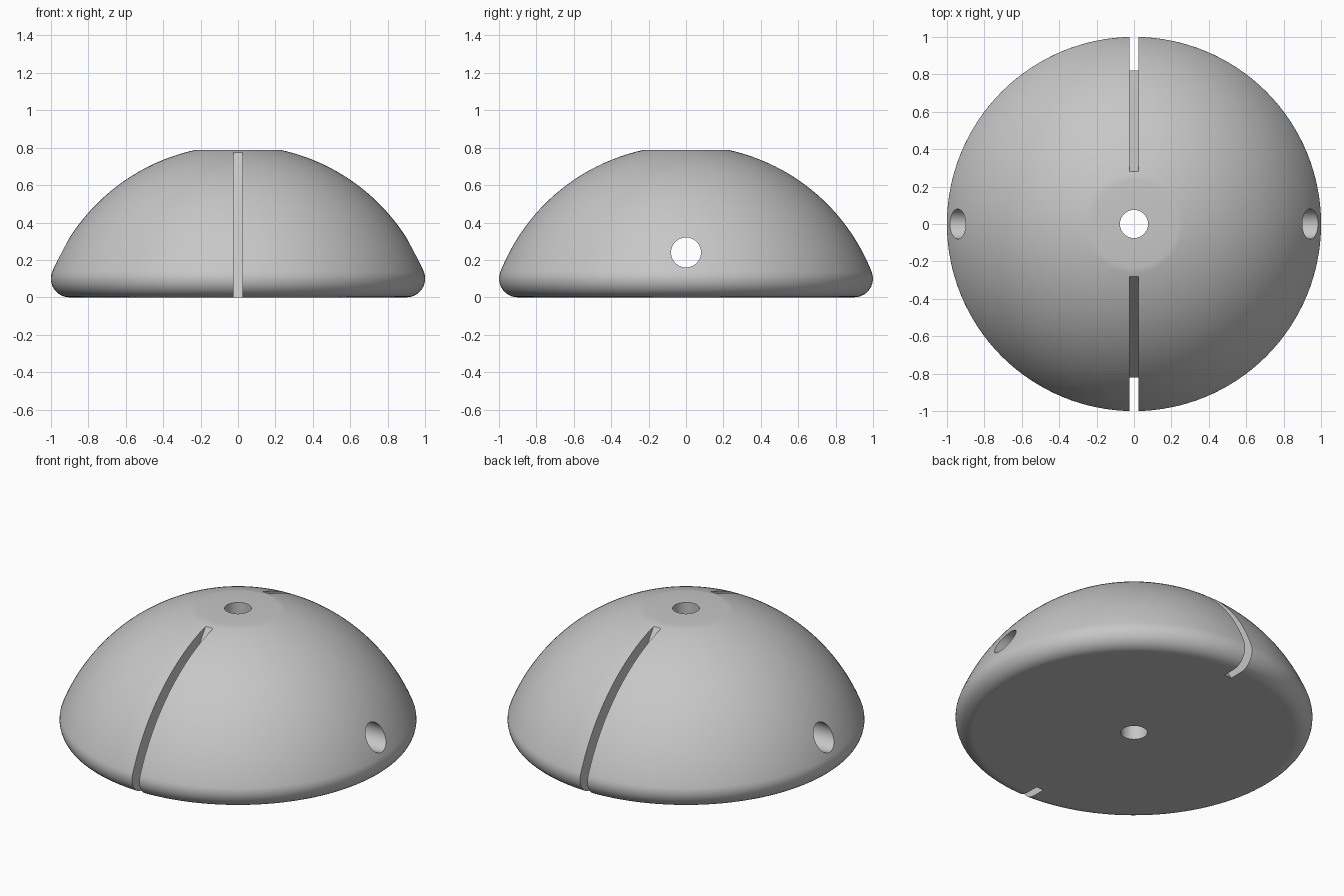
import bpy, bmesh
from math import sin, cos, pi, asin, atan2, sqrt
from mathutils import Matrix, Vector

cube = bpy.data.objects.get("Cube")
if cube:
    bpy.data.objects.remove(cube)

grey = bpy.data.materials.new("plain grey")
grey.use_nodes = True
grey.diffuse_color = (0.57, 0.57, 0.57, 1)
grey.node_tree.nodes["Principled BSDF"].inputs["Base Color"].default_value = grey.diffuse_color

TOP, CENTRE_Z, FILLET = 0.787, -0.255, 0.1
EDGE_R = 1 - FILLET
BALL_R = sqrt(EDGE_R ** 2 + (FILLET - CENTRE_Z) ** 2) + FILLET


def make_object(name, bm):
    bmesh.ops.recalc_face_normals(bm, faces=bm.faces)
    mesh = bpy.data.meshes.new(name)
    bm.to_mesh(mesh)
    bm.free()
    mesh.materials.append(grey)
    obj = bpy.data.objects.new(name, mesh)
    bpy.context.collection.objects.link(obj)
    return obj


def dome_profile():
    """Flat base, rounded rim, spherical side, flat top."""
    join = atan2(FILLET - CENTRE_Z, EDGE_R)
    crown = asin((TOP - CENTRE_Z) / BALL_R)
    points = [(0, 0)]
    for i in range(13):
        a = -pi / 2 + (join + pi / 2) * i / 12
        points.append((EDGE_R + FILLET * cos(a), FILLET + FILLET * sin(a)))
    for i in range(1, 33):
        a = join + (crown - join) * i / 32
        points.append((BALL_R * cos(a), CENTRE_Z + BALL_R * sin(a)))
    return points + [(0, TOP)]


def rod(name, radius, matrix):
    bm = bmesh.new()
    bmesh.ops.create_cone(bm, cap_ends=True, segments=64, radius1=radius,
                          radius2=radius, depth=3, matrix=matrix)
    return make_object(name, bm)


def slot(name, side):
    """Wedge whose sloping face becomes the straight slot floor."""
    bm = bmesh.new()
    outline = [(0.172, 0.93), (1.2, 0.93), (1.2, -0.155), (0.928, -0.155)]
    face = bm.faces.new([bm.verts.new((-0.025, side * y, z)) for y, z in outline])
    out = bmesh.ops.extrude_face_region(bm, geom=[face])
    moved = [v for v in out["geom"] if isinstance(v, bmesh.types.BMVert)]
    bmesh.ops.translate(bm, verts=moved, vec=(0.05, 0, 0))
    return make_object(name, bm)


# Dome body
bm = bmesh.new()
verts = [bm.verts.new((r, 0, z)) for r, z in dome_profile()]
edges = [bm.edges.new(pair) for pair in zip(verts, verts[1:])]
bmesh.ops.spin(bm, geom=verts + edges, cent=(0, 0, 0), axis=(0, 0, 1),
               angle=2 * pi, steps=128)
bmesh.ops.remove_doubles(bm, verts=bm.verts, dist=0.0001)
dome = make_object("dome_body", bm)

# Centre hole, cross hole and the two side slots
cutters = [
    rod("centre_hole_cutter", 0.075, Matrix.Identity(4)),
    rod("cross_hole_cutter", 0.08,
        Matrix.Translation((0, 0, 0.24)) @ Matrix.Rotation(pi / 2, 4, Vector((0, 1, 0)))),
    slot("front_slot_cutter", -1),
    slot("back_slot_cutter", 1),
]
bpy.ops.object.select_all(action="DESELECT")
dome.select_set(True)
bpy.context.view_layer.objects.active = dome
for cutter in cutters:
    cut = dome.modifiers.new(cutter.name, "BOOLEAN")
    cut.operation, cut.solver, cut.object = "DIFFERENCE", "EXACT", cutter
    bpy.ops.object.modifier_apply(modifier=cut.name)
    bpy.data.objects.remove(cutter)

# Smooth dome with crisp hole and slot edges
bpy.ops.object.shade_smooth_by_angle(angle=pi / 6)
dome.modifiers.new("even_shading", "WEIGHTED_NORMAL").keep_sharp = True
